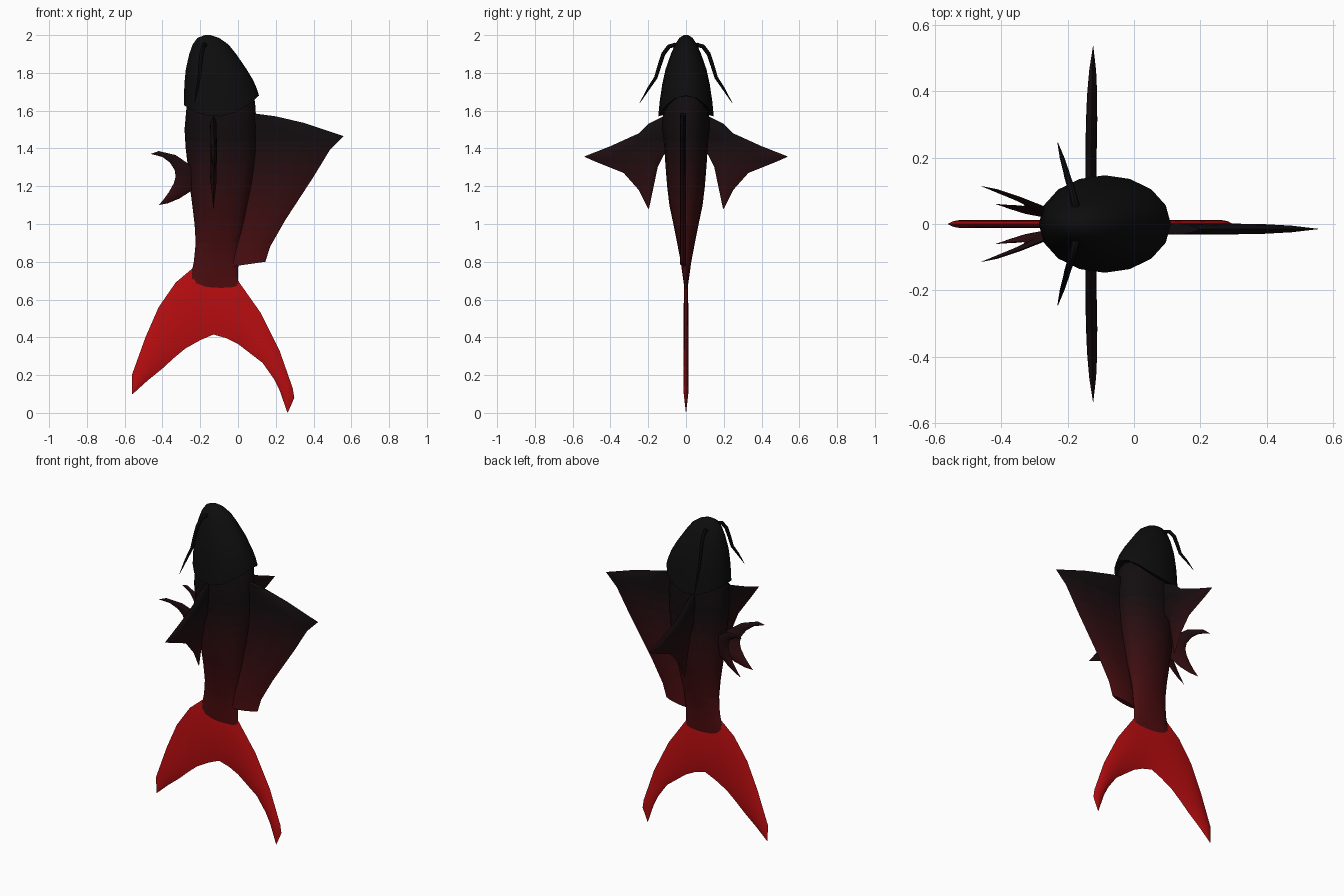
import bpy, bmesh, math
from mathutils import Vector

# Colour bands: black at the head fading to dark red at the tail root
BANDS, Z_LOW, Z_HIGH = 14, 0.66, 1.5


def material(name, r, g, b):
    m = bpy.data.materials.new(name)
    m.diffuse_color = (r, g, b, 1)
    return m


fade = []
for i in range(BANDS):
    t = 1 - (i + 0.5) / BANDS
    fade.append(material(f"fade_{i}", 0.005 + 0.085 * t ** 1.3, 0.004, 0.005))
black = material("black", 0.004, 0.004, 0.004)
red = material("tail_red", 0.48, 0.004, 0.005)


def finish(name, bm, mat=None):
    bmesh.ops.remove_doubles(bm, verts=bm.verts, dist=0.0005)
    if mat is None:  # slice into bands so the fade has clean borders
        step = (Z_HIGH - Z_LOW) / BANDS
        for i in range(1, BANDS):
            geom = bm.verts[:] + bm.edges[:] + bm.faces[:]
            bmesh.ops.bisect_plane(bm, geom=geom, plane_co=(0, 0, Z_LOW + i * step), plane_no=(0, 0, 1))
        for f in bm.faces:
            k = int((f.calc_center_median().z - Z_LOW) / step)
            f.material_index = max(0, min(BANDS - 1, k))
    bmesh.ops.recalc_face_normals(bm, faces=bm.faces)
    me = bpy.data.meshes.new(name)
    bm.to_mesh(me)
    bm.free()
    for m in ([mat] if mat else fade):
        me.materials.append(m)
    ob = bpy.data.objects.new(name, me)
    bpy.context.collection.objects.link(ob)
    bpy.ops.object.select_all(action='DESELECT')
    ob.select_set(True)
    bpy.context.view_layer.objects.active = ob
    bpy.ops.object.shade_smooth_by_angle(angle=math.radians(40))
    return ob


def skin(bm, rings):
    rows = [[bm.verts.new(p) for p in r] for r in rings]
    n = len(rows[0])
    for a, b in zip(rows, rows[1:]):
        for j in range(n):
            bm.faces.new((a[j], a[(j + 1) % n], b[(j + 1) % n], b[j]))
    for r in (rows[0], rows[-1]):
        bm.faces.new(r)


# Elliptic rings (z, x min, x max, half width, rim curl)
def loft(name, sections, mat=None, n=16):
    bm = bmesh.new()
    rings = []
    for z, x0, x1, h, curl in sections:
        ring = []
        for j in range(n):
            c, s = math.cos(math.tau * j / n), math.sin(math.tau * j / n)
            ring.append(((x0 + x1) / 2 + (x1 - x0) / 2 * c, h * s,
                         z + curl * (0.085 * c * c + 0.025 * c)))
        rings.append(ring)
    skin(bm, rings)
    return finish(name, bm, mat)


# Lens-shaped fin spanned between two edges; place maps (u, v, offset) to 3D
def fin(name, edge_a, edge_b, thick, place, mat=None, steps=6):
    bm = bmesh.new()
    rings = []
    for (au, av), (bu, bv) in zip(edge_a, edge_b):
        width = math.hypot(bu - au, bv - av)
        pts = []
        for k in range(2 * steps):
            t = k / steps if k <= steps else 2 - k / steps
            side = 1 if k < steps else -1
            off = side * min(thick, width * 0.15) * math.sin(math.pi * t) ** 0.7 if 0 < t < 1 else 0
            pts.append(place(au + (bu - au) * t, av + (bv - av) * t, off))
        rings.append(pts)
    skin(bm, rings)
    bmesh.ops.dissolve_degenerate(bm, edges=bm.edges, dist=0.0005)
    return finish(name, bm, mat)


# Body
loft("body", [
    (1.78, -0.25, 0.02, 0.09, 0), (1.65, -0.27, 0.09, 0.122, 0), (1.5, -0.283, 0.1, 0.124, 0),
    (1.4, -0.277, 0.1, 0.115, 0), (1.3, -0.265, 0.09, 0.108, 0), (1.2, -0.255, 0.075, 0.1, 0),
    (1.1, -0.242, 0.055, 0.088, 0), (1.0, -0.23, 0.035, 0.067, 0), (0.9, -0.224, 0.012, 0.047, 0),
    (0.8, -0.234, 0.002, 0.028, 0), (0.72, -0.25, 0.0, 0.017, 0), (0.66, -0.262, 0.003, 0.008, 0)])

# Head shell with flared gill rim
loft("head", [
    (2.0, -0.175, -0.145, 0.012, 0), (1.985, -0.215, -0.1, 0.035, 0), (1.95, -0.24, -0.05, 0.058, 0),
    (1.9, -0.258, -0.01, 0.08, 0), (1.82, -0.276, 0.045, 0.108, 0), (1.74, -0.283, 0.08, 0.126, 0.2),
    (1.65, -0.286, 0.1, 0.139, 0.6), (1.57, -0.287, 0.111, 0.147, 1), (1.578, -0.265, 0.085, 0.115, 1)], black)

# Tail fin
fin("tail_fin",
    [(-0.56, 0.1), (-0.562, 0.2), (-0.49, 0.4), (-0.42, 0.56), (-0.33, 0.69), (-0.235, 0.77), (-0.12, 0.73),
     (0, 0.7), (0.12, 0.53), (0.22, 0.33), (0.29, 0.13), (0.298, 0.08), (0.265, 0.004)],
    [(-0.555, 0.102), (-0.48, 0.17), (-0.4, 0.235), (-0.34, 0.29), (-0.28, 0.34), (-0.2, 0.385), (-0.13, 0.415),
     (-0.06, 0.395), (0, 0.365), (0.13, 0.265), (0.19, 0.18), (0.22, 0.12), (0.262, 0)],
    0.012, lambda u, v, o: (u, o, v), red)

# Dorsal fin
fin("dorsal_fin",
    [(0.05, 1.59), (0.07, 1.5), (0.06, 1.4), (0.05, 1.25), (0.02, 1.1), (-0.01, 0.95), (-0.03, 0.85), (-0.03, 0.775)],
    [(0.2, 1.57), (0.35, 1.535), (0.56, 1.465), (0.485, 1.39), (0.4, 1.25), (0.25, 1.02), (0.17, 0.88), (0.145, 0.8)],
    0.016, lambda u, v, o: (u, -0.015 + o, v))

for side, label in ((1, "left"), (-1, "right")):
    # Pectoral fins
    fin("pectoral_fin_" + label,
        [(0.08, 1.59), (0.2, 1.53), (0.25, 1.48), (0.4, 1.412), (0.54, 1.357), (0.48, 1.33), (0.33, 1.27),
         (0.25, 1.18), (0.2, 1.08)],
        [(0.08, 1.56), (0.08, 1.52), (0.08, 1.49), (0.08, 1.46), (0.08, 1.43), (0.09, 1.41), (0.115, 1.37),
         (0.15, 1.3), (0.195, 1.085)],
        0.017, lambda u, v, o: (-0.13 + o + 0.02 * max(0, u - 0.2), side * u, v))
    # Pelvic fins
    fin("pelvic_fin_" + label,
        [(-0.462, 1.372), (-0.42, 1.386), (-0.33, 1.365), (-0.25, 1.31), (-0.22, 1.25), (-0.24, 1.18),
         (-0.31, 1.135), (-0.37, 1.11), (-0.42, 1.1)],
        [(-0.46, 1.37), (-0.4, 1.355), (-0.36, 1.325), (-0.335, 1.285), (-0.33, 1.25), (-0.34, 1.215),
         (-0.365, 1.17), (-0.39, 1.135), (-0.418, 1.1)],
        0.01, lambda u, v, o: (u, side * (0.055 + 0.31 * (-0.27 - u) - 0.15 * (1.37 - v) + o), v))
    # Whiskers
    path = [(-0.17, 0.03, 1.935), (-0.177, 0.06, 1.948), (-0.185, 0.09, 1.94), (-0.193, 0.12, 1.9),
            (-0.2, 0.14, 1.84), (-0.205, 0.16, 1.775), (-0.217, 0.2, 1.715), (-0.23, 0.245, 1.64)]
    pts = [Vector((x, side * y, z)) for x, y, z in path]
    bm = bmesh.new()
    rings = []
    for i, p in enumerate(pts):
        d = (pts[min(i + 1, 7)] - pts[max(i - 1, 0)]).normalized()
        a = Vector((1, 0, 0)).cross(d).normalized()
        b = d.cross(a)
        r = (0.011, 0.012, 0.011, 0.011, 0.01, 0.009, 0.007, 0.001)[i]
        rings.append([p + r * (a * math.cos(math.tau * j / 8) + b * math.sin(math.tau * j / 8)) for j in range(8)])
    skin(bm, rings)
    finish("whisker_" + label, bm, black)
